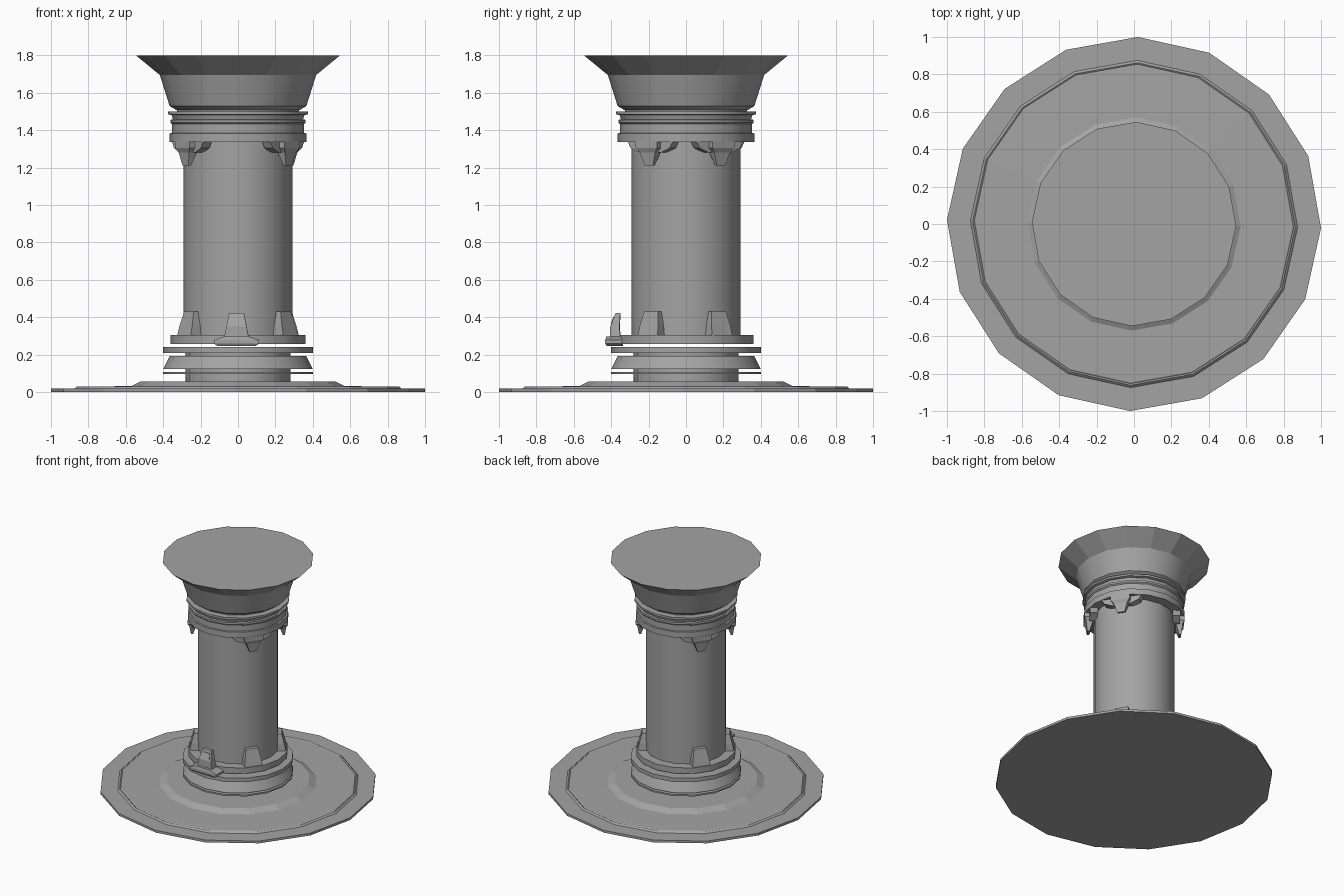
import bpy, bmesh
from math import sin, cos, pi, radians

cube = bpy.data.objects.get("Cube")
if cube:
    bpy.data.objects.remove(cube, do_unlink=True)

SIDES = 16
TILT = radians(-1.2)

grey = bpy.data.materials.new("plain_grey")
grey.use_nodes = True
colour = (0.37, 0.37, 0.37, 1)
grey.diffuse_color = colour
grey.node_tree.nodes["Principled BSDF"].inputs["Base Color"].default_value = colour


def finish(bm, name, smooth):
    bmesh.ops.recalc_face_normals(bm, faces=bm.faces)
    mesh = bpy.data.meshes.new(name)
    bm.to_mesh(mesh)
    bm.free()
    mesh.materials.append(grey)
    obj = bpy.data.objects.new(name, mesh)
    bpy.context.collection.objects.link(obj)
    if smooth:
        bpy.ops.object.select_all(action='DESELECT')
        obj.select_set(True)
        bpy.context.view_layer.objects.active = obj
        bpy.ops.object.shade_smooth_by_angle(angle=radians(28))
    return obj


def skin(bm, loops):
    """Join successive vertex loops and cap both ends."""
    n = len(loops[0])
    for a, b in zip(loops, loops[1:]):
        for i in range(n):
            j = (i + 1) % n
            bm.faces.new((a[i], a[j], b[j], b[i]))
    bm.faces.new(loops[0])
    bm.faces.new(loops[-1])


def lathe(name, profile, smooth=True):
    """Solid of revolution from (radius, height) points."""
    bm = bmesh.new()
    angles = [TILT + 2 * pi * i / SIDES for i in range(SIDES)]
    skin(bm, [[bm.verts.new((r * cos(a), r * sin(a), z)) for a in angles]
              for r, z in profile])
    return finish(bm, name, smooth)


def bracket(name, degrees, stations):
    """Box loft facing outward; stations are (height, half width, inner, outer)."""
    bm = bmesh.new()
    a = radians(degrees) + TILT
    loops = []
    for z, w, inner, outer in stations:
        corners = ((-w, inner), (w, inner), (w, outer), (-w, outer))
        loops.append([bm.verts.new((r * cos(a) - u * sin(a),
                                    r * sin(a) + u * cos(a), z))
                      for u, r in corners])
    skin(bm, loops)
    return finish(bm, name, False)


# Wide stepped floor plate
lathe("base_plate", [(1, 0), (1, .018), (.875, .018), (.862, .03), (.854, .025),
                     (.848, .029), (.57, .032), (.52, .057)], smooth=False)

# Lower stem with its stacked rings
lathe("lower_stem", [(.28, .05), (.28, .215)])
lathe("thin_ring", [(.4, .096), (.4, .108)])
lathe("tapered_ring", [(.4, .122), (.365, .192)])
lathe("flat_ring", [(.4, .208), (.4, .24)])

# Main column and its foot collar, floating just above the lower rings
lathe("foot_collar", [(.362, .258), (.362, .304)])
lathe("column", [(.292, .26), (.292, 1.36)])

# Upper collar with stepped bands
lathe("upper_collar", [(.365, 1.337), (.365, 1.383), (.354, 1.385), (.354, 1.432),
                       (.362, 1.44), (.362, 1.455), (.348, 1.458), (.355, 1.48),
                       (.374, 1.485), (.374, 1.5), (.33, 1.5)])
lathe("neck", [(.325, 1.49), (.325, 1.515)])

# Flared capital and faceted top
lathe("capital_bell", [(.33, 1.507), (.366, 1.53), (.418, 1.695)])
lathe("capital_top", [(.418, 1.695), (.546, 1.8)], smooth=False)

# Four clips at each end of the column
for i, angle in enumerate((35, 145, 215, 325)):
    bracket(f"lower_clip_{i}", angle, [(.295, .066, .27, .35), (.36, .06, .27, .334),
                                       (.43, .046, .27, .316)])
    bracket(f"upper_clip_{i}", angle, [(1.21, .028, .322, .338), (1.28, .05, .3, .348),
                                       (1.305, .07, .28, .36), (1.34, .07, .28, .36)])
    bracket(f"clip_wing_{i}", angle, [(1.28, .07, .27, .325), (1.305, .13, .27, .325),
                                      (1.34, .15, .27, .325)])

# Front latch: foot bar, upright tab and small raised plate
bracket("latch_foot", -90, [(.245, .1, .34, .42), (.26, .12, .34, .43),
                            (.277, .12, .34, .43), (.296, .068, .34, .425)])
bracket("latch_tab", -90, [(.29, .066, .35, .405), (.35, .054, .355, .404),
                           (.422, .04, .35, .376)])
bracket("latch_plate", -90, [(.365, .036, .39, .402), (.405, .03, .375, .387)])
